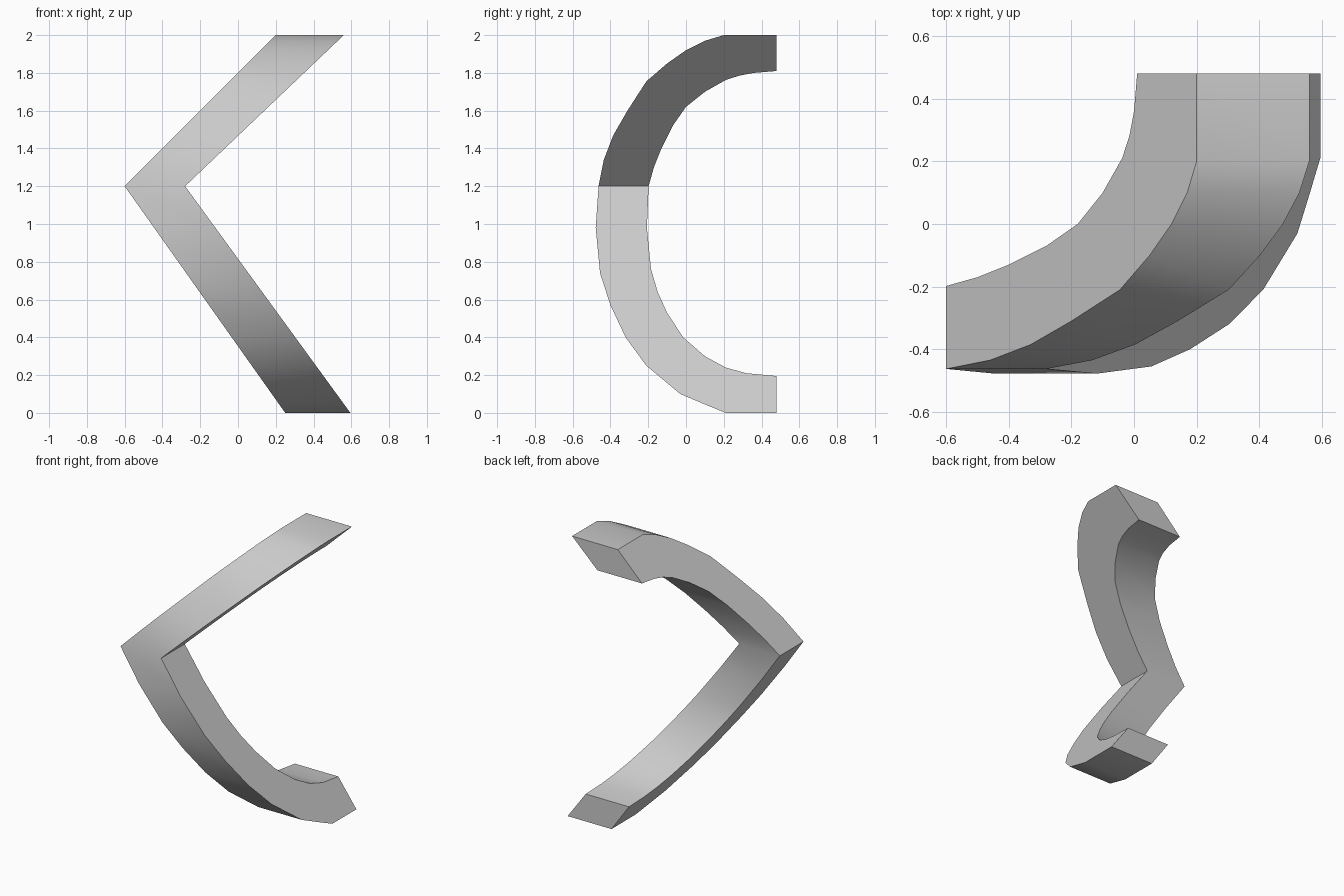
import bpy
import bmesh
import math

cube = bpy.data.objects.get("Cube")
if cube:
    bpy.data.objects.remove(cube, do_unlink=True)

# Plain grey material
grey = bpy.data.materials.new("light_grey")
grey.use_nodes = True
grey.diffuse_color = (0.6, 0.6, 0.6, 1)
grey.node_tree.nodes["Principled BSDF"].inputs["Base Color"].default_value = (0.6, 0.6, 0.6, 1)

# Side profile (y, z): outer and inner rails of the C, top to bottom
OUTER = [(.48, 2), (.2, 2), (.1, 1.97), (0, 1.92), (-.1, 1.85), (-.21, 1.755),
         (-.31, 1.6), (-.385, 1.47), (-.435, 1.34), (-.463, 1.2), (-.478, .98),
         (-.455, .74), (-.4, .57), (-.32, .4), (-.21, .25), (-.03, .1),
         (.1, .045), (.21, 0), (.48, 0)]
INNER = [(.48, 1.81), (.36, 1.8), (.28, 1.785), (.21, 1.762), (.1, 1.7), (0, 1.62),
         (-.07, 1.52), (-.13, 1.4), (-.17, 1.3), (-.198, 1.2), (-.207, .98),
         (-.185, .76), (-.15, .64), (-.1, .53), (-.015, .4), (.1, .3),
         (.21, .24), (.32, .21), (.48, .195)]
BEND = 1.2


def edge_x(z, top, middle, bottom):
    """Chevron edge: straight from top to the bend, then to the bottom."""
    if z >= BEND:
        return middle + (top - middle) * (z - BEND) / (2 - BEND)
    return bottom + (middle - bottom) * z / BEND


# Sweep the four corners of the bar along the C
bm = bmesh.new()
rings = []
for outer, inner in zip(OUTER, INNER):
    ring = []
    for (y, z), edge in ((outer, (.2, -.6, .25)), (outer, (.56, -.28, .595)),
                         (inner, (.56, -.28, .595)), (inner, (.2, -.6, .25))):
        ring.append(bm.verts.new((edge_x(z, *edge), y, z)))
    rings.append(ring)
for a, b in zip(rings, rings[1:]):
    for i in range(4):
        j = (i + 1) % 4
        bm.faces.new((a[i], a[j], b[j], b[i]))
bm.faces.new(rings[0])
bm.faces.new(rings[-1])
bmesh.ops.recalc_face_normals(bm, faces=bm.faces)

mesh = bpy.data.meshes.new("curved_chevron")
bm.to_mesh(mesh)
bm.free()
mesh.materials.append(grey)
chevron = bpy.data.objects.new("curved_chevron", mesh)
bpy.context.collection.objects.link(chevron)

# Smooth the curved faces, keep corners crisp
bpy.ops.object.select_all(action="DESELECT")
chevron.select_set(True)
bpy.context.view_layer.objects.active = chevron
bpy.ops.object.shade_smooth_by_angle(angle=math.radians(30))
